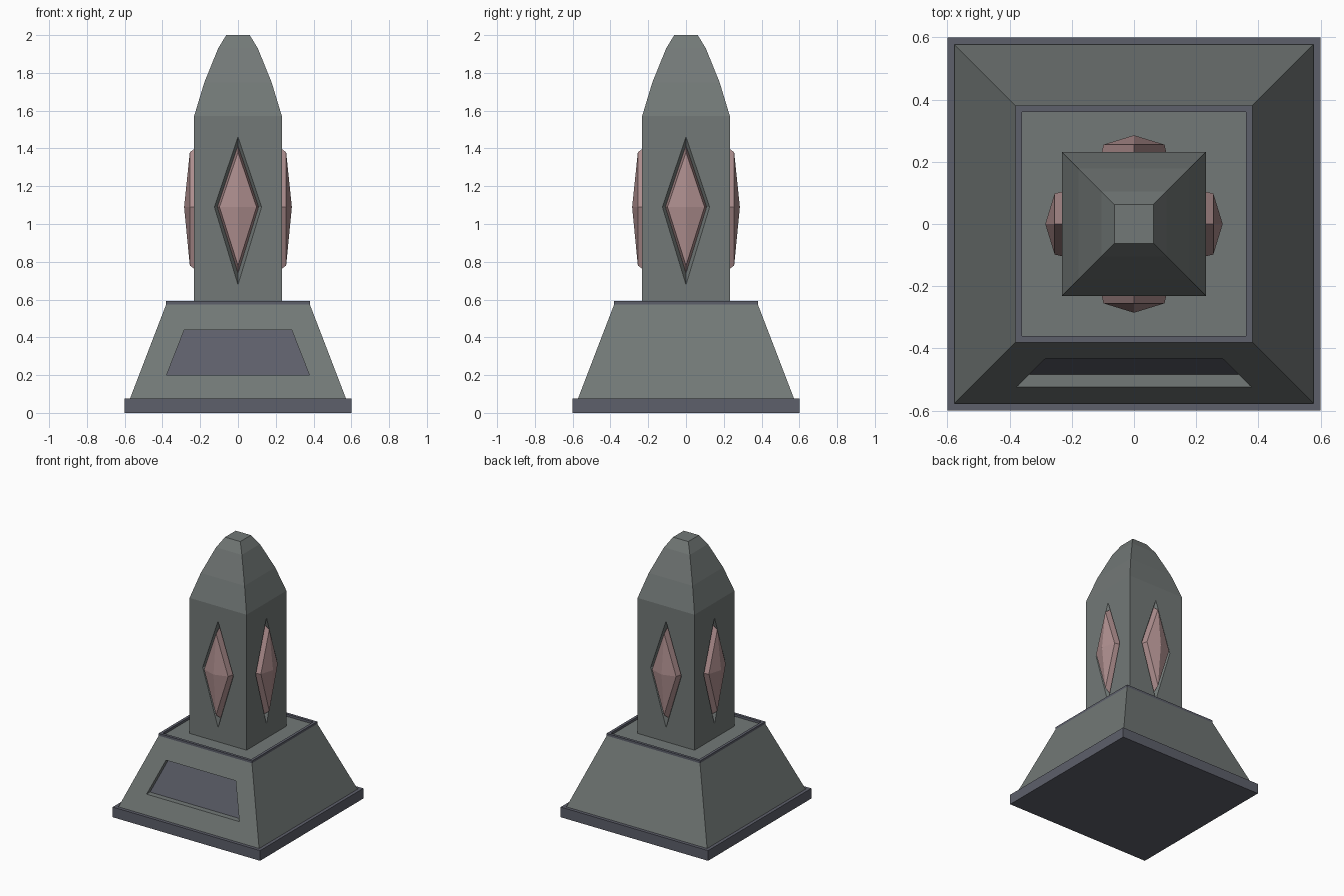
import bpy, bmesh
from mathutils import Matrix
from math import pi

if "Cube" in bpy.data.objects:
    bpy.data.objects.remove(bpy.data.objects["Cube"])


def material(name, rgb):
    m = bpy.data.materials.new(name)
    m.diffuse_color = (*rgb, 1)
    m.use_nodes = True
    m.node_tree.nodes["Principled BSDF"].inputs["Base Color"].default_value = m.diffuse_color
    return m


STONE = material("grey_stone", (0.17, 0.19, 0.185))
TRIM = material("blue_grey_trim", (0.11, 0.115, 0.145))
GEM = material("pink_crystal", (0.42, 0.27, 0.27))


def loft(name, sections, mat, matrix=None):
    """Join a stack of equal-length outlines and cap both ends."""
    bm = bmesh.new()
    rings = [[bm.verts.new(p) for p in s] for s in sections]
    n = len(rings[0])
    for a, b in zip(rings, rings[1:]):
        for i in range(n):
            j = (i + 1) % n
            bm.faces.new((a[i], a[j], b[j], b[i]))
    bm.faces.new(rings[0])
    bm.faces.new(rings[-1])
    bmesh.ops.remove_doubles(bm, verts=bm.verts, dist=1e-5)
    bmesh.ops.recalc_face_normals(bm, faces=bm.faces)
    if matrix:
        bm.transform(matrix)
    me = bpy.data.meshes.new(name)
    bm.to_mesh(me)
    bm.free()
    me.materials.append(mat)
    ob = bpy.data.objects.new(name, me)
    bpy.context.collection.objects.link(ob)
    return ob


def square(h, z):
    return [(-h, -h, z), (h, -h, z), (h, h, z), (-h, h, z)]


def diamond(w, h, y, zc=1.08):
    return [(-w, y, 1.09), (0, y, zc - h), (w, y, 1.09), (0, y, zc + h)]


def cut(target, cutter):
    mod = target.modifiers.new("recess", 'BOOLEAN')
    mod.operation = 'DIFFERENCE'
    mod.solver = 'EXACT'
    mod.object = cutter
    bpy.context.view_layer.objects.active = target
    bpy.ops.object.modifier_apply(modifier=mod.name)
    bpy.data.objects.remove(cutter)


# Plinth with a small raised lip
loft("plinth", [square(0.6, 0), square(0.6, 0.075), square(0.576, 0.075),
                square(0.576, 0.062)], TRIM)

# Tapered pedestal with a trim frame around its top
pedestal = loft("pedestal", [square(0.576, 0.065), square(0.38, 0.575)], STONE)
loft("top_frame", [square(0.36, 0.57), square(0.38, 0.57), square(0.38, 0.592),
                   square(0.36, 0.592), square(0.36, 0.57)], TRIM)


# Front panel recess, cut parallel to the sloped face
def panel_outline(d):
    def y(z):
        return -0.576 + (z - 0.065) * 0.196 / 0.51 + d
    return [(-0.378, y(0.2), 0.2), (0.378, y(0.2), 0.2),
            (0.284, y(0.44), 0.44), (-0.284, y(0.44), 0.44)]


cut(pedestal, loft("panel_cutter", [panel_outline(-0.1), panel_outline(0.045)], STONE))
loft("front_panel", [panel_outline(0.041), panel_outline(0.05)], TRIM)

# Shaft with a stepped taper at the tip
shaft = loft("shaft", [square(0.232, 0.56), square(0.232, 1.572), square(0.178, 1.75),
                       square(0.105, 1.93), square(0.062, 2.0)], STONE)

# Diamond recess and faceted crystal on each side
for i, side in enumerate(("front", "right", "back", "left")):
    turn = Matrix.Rotation(i * pi / 2, 4, 'Z')
    cut(shaft, loft("recess_cutter", [diamond(0.145, 0.455, -0.262, 1.07),
                                      diamond(0.125, 0.392, -0.232, 1.07),
                                      diamond(0.105, 0.33, -0.2, 1.07)], STONE, turn))
    loft(side + "_crystal", [diamond(0.112, 0.345, -0.195), diamond(0.098, 0.3, -0.255),
                             diamond(0.0005, 0.0015, -0.285, 1.09)], GEM, turn)
